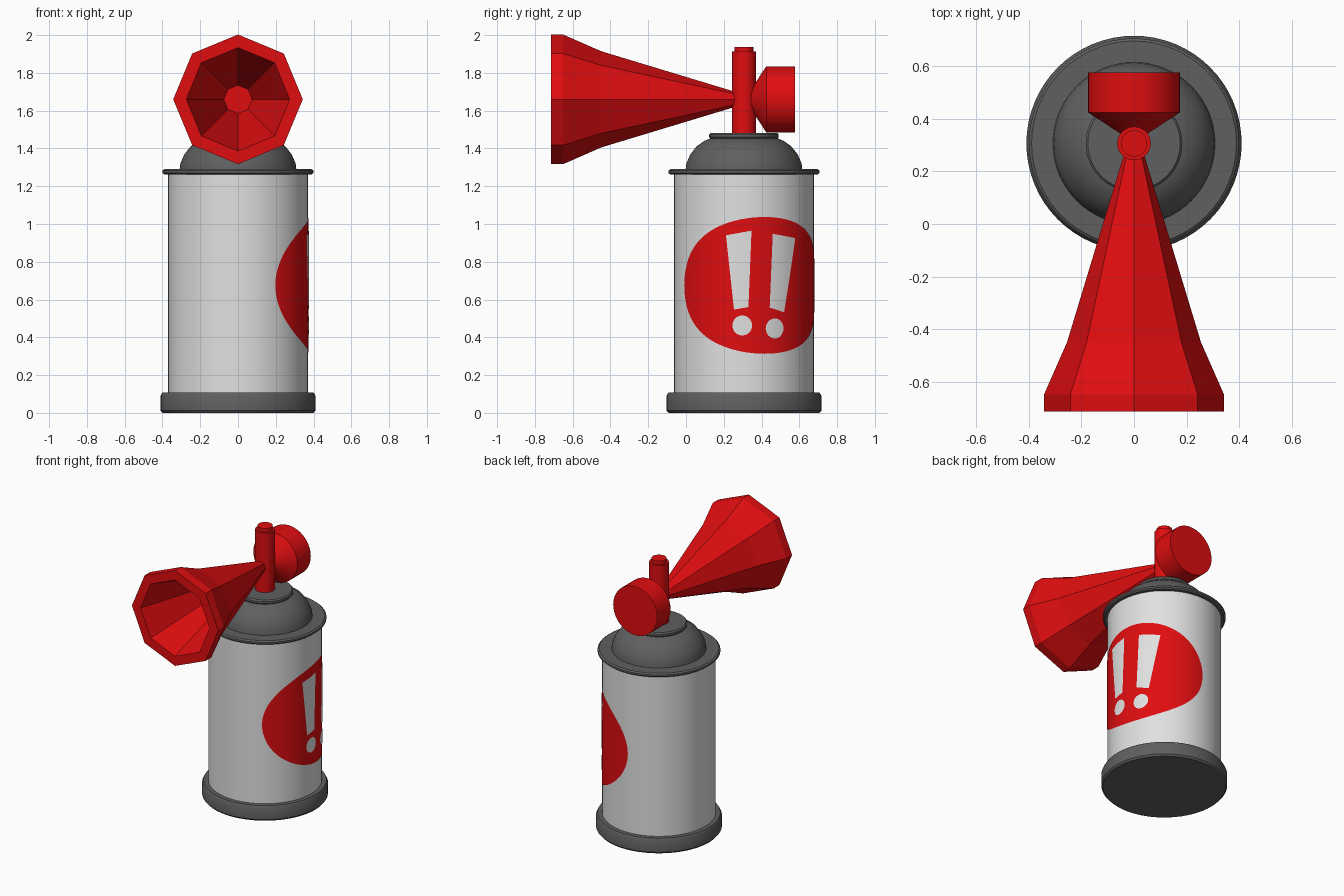
import bpy, bmesh, math

old = bpy.data.objects.get("Cube")
if old:
    bpy.data.objects.remove(old)

CY = 0.307    # can axis position in y
R = 0.37      # can radius
HZ = 1.66     # horn axis height


def material(name, rgb):
    m = bpy.data.materials.new(name)
    m.use_nodes = True
    col = (*rgb, 1.0)
    m.diffuse_color = col
    m.node_tree.nodes["Principled BSDF"].inputs["Base Color"].default_value = col
    return m


RED = material("red plastic", (0.74, 0.004, 0.005))
GREY = material("dark grey", (0.115, 0.115, 0.115))
WHITE = material("can white", (0.75, 0.75, 0.75))


def finish(bm, name, mat, smooth=True):
    me = bpy.data.meshes.new(name)
    bm.to_mesh(me)
    bm.free()
    me.materials.append(mat)
    if smooth:
        me.shade_smooth()
        me.set_sharp_from_angle(angle=math.radians(32))
    ob = bpy.data.objects.new(name, me)
    bpy.context.scene.collection.objects.link(ob)
    return ob


def lathe(name, profile, mat, axis="z", n=64, smooth=True):
    """Revolve (radius, position) points around the can axis or the horn axis."""
    bm = bmesh.new()
    rings = []
    for r, h in profile:
        ring = []
        for i in range(n):
            a = 2 * math.pi * i / n
            c, s = r * math.cos(a), r * math.sin(a)
            ring.append(bm.verts.new((c, CY + s, h) if axis == "z" else (c, h, HZ + s)))
        rings.append(ring)
    for lo, hi in zip(rings, rings[1:]):
        for i in range(n):
            j = (i + 1) % n
            bm.faces.new((lo[i], lo[j], hi[j], hi[i]))
    bmesh.ops.remove_doubles(bm, verts=bm.verts[:], dist=1e-5)
    bmesh.ops.recalc_face_normals(bm, faces=bm.faces[:])
    return finish(bm, name, mat, smooth)


def wrap(name, fn, mat, lift, nu, nv):
    """Thin patch on the can wall; fn(u, v) gives (degrees from +x, height)."""
    bm = bmesh.new()
    grid = []
    for i in range(nu + 1):
        col = []
        for k in range(nv + 1):
            deg, z = fn(i / nu, k / nv)
            a = math.radians(deg)
            col.append(bm.verts.new(((R + lift) * math.cos(a),
                                     CY + (R + lift) * math.sin(a), z)))
        grid.append(col)
    for i in range(nu):
        for k in range(nv):
            bm.faces.new((grid[i][k], grid[i + 1][k], grid[i + 1][k + 1], grid[i][k + 1]))
    bmesh.ops.remove_doubles(bm, verts=bm.verts[:], dist=1e-5)
    return finish(bm, name, mat)


def oval(deg, z, half_deg, half_z):
    def fn(u, v):
        t = math.pi * (1 - u)
        return deg + half_deg * math.cos(t), z + half_z * math.sin(t) * (2 * v - 1)
    return fn


def quad(bl, br, tr, tl):
    def fn(u, v):
        return tuple((1 - v) * ((1 - u) * a + u * b) + v * ((1 - u) * d + u * c)
                     for a, b, c, d in zip(bl, br, tr, tl))
    return fn


# Can: base ring, body, rim, dome and top plate
lathe("base_ring", [(0, 0), (0.4, 0), (0.41, 0.012), (0.41, 0.09), (0.4, 0.108),
                    (0.36, 0.108), (0, 0.108)], GREY)
lathe("can_body", [(0, 0.1), (R, 0.1), (R, 1.27), (0, 1.27)], WHITE)
lathe("can_rim", [(0, 1.262), (0.39, 1.262), (0.4, 1.27), (0.4, 1.282), (0.39, 1.29),
                  (0, 1.29)], GREY)
lathe("can_dome", [(0, 1.28), (0.31, 1.28), (0.305, 1.32), (0.286, 1.365), (0.252, 1.41),
                   (0.21, 1.44), (0.165, 1.458), (0, 1.458)], GREY)
lathe("top_plate", [(0, 1.452), (0.178, 1.452), (0.184, 1.46), (0.184, 1.474),
                    (0.176, 1.483), (0, 1.483)], GREY)

# Valve stem with a push button
lathe("valve_stem", [(0, 1.475), (0.064, 1.475), (0.064, 1.912), (0, 1.912)], RED, n=32)
lathe("push_button", [(0, 1.905), (0.05, 1.905), (0.05, 1.938), (0, 1.938)], RED, n=32)

# Eight-sided flared horn with a hollow mouth
lathe("horn", [(0, 0.3), (0.03, 0.3), (0.043, 0.25), (0.255, -0.45), (0.343, -0.65),
               (0.343, -0.715), (0.274, -0.715), (0.075, -0.08), (0, -0.08)],
      RED, axis="y", n=8, smooth=False)

# Round diaphragm housing behind the stem
lathe("diaphragm_housing", [(0, 0.33), (0.03, 0.33), (0.175, 0.425), (0.175, 0.577),
                            (0, 0.577)], RED, axis="y", n=48)

# Wrapped oval label with two warning marks
wrap("label_oval", oval(17, 0.675, 75, 0.362), RED, 0.003, 48, 4)
wrap("mark_bar_front", quad((-8.1, 0.547), (3.6, 0.56), (6.1, 0.965), (-14.7, 0.94)),
     WHITE, 0.006, 6, 6)
wrap("mark_bar_back", quad((21.2, 0.557), (34.4, 0.533), (46.2, 0.925), (23.9, 0.948)),
     WHITE, 0.006, 6, 6)
wrap("mark_dot_front", oval(-1.4, 0.463, 8.0, 0.053), WHITE, 0.006, 16, 2)
wrap("mark_dot_back", oval(25.8, 0.447, 8.0, 0.053), WHITE, 0.006, 16, 2)
